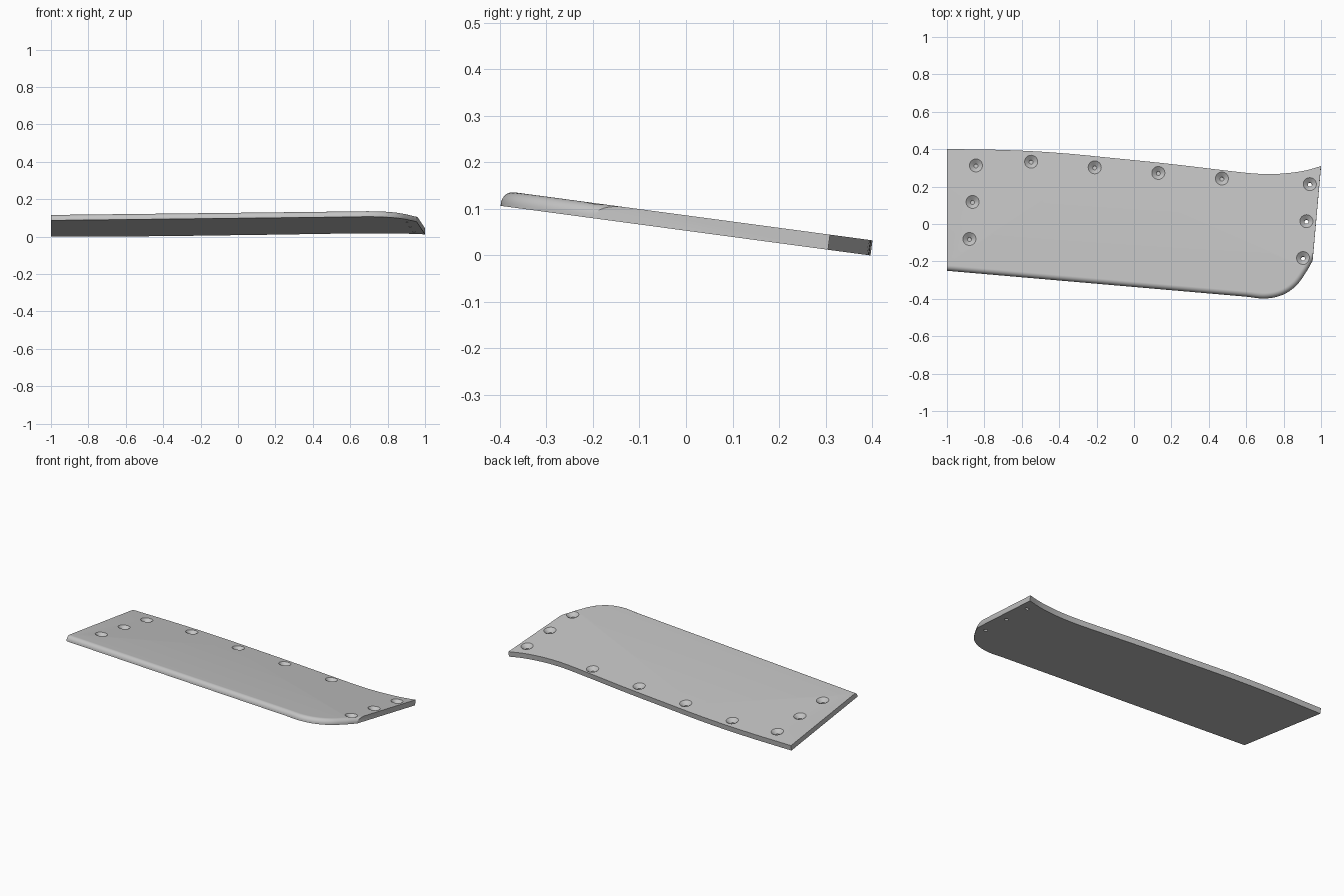
import bpy, bmesh, math
from mathutils import Vector, Matrix

if "Cube" in bpy.data.objects:
    bpy.data.objects.remove(bpy.data.objects["Cube"])

TILT = math.radians(7.64)
THICK = 0.0327
ROUND = 0.026          # radius of the rounded front edge
LIFT = 0.0531
PLACE = Matrix.Translation((0, 0, LIFT)) @ Matrix.Rotation(-TILT, 4, 'X')

grey = bpy.data.materials.new("plain grey")
grey.use_nodes = True
grey.diffuse_color = (0.55, 0.55, 0.55, 1)
grey.node_tree.nodes["Principled BSDF"].inputs["Base Color"].default_value = (0.55, 0.55, 0.55, 1)


def spline(points, steps=8):
    """Smooth curve through the given plan points."""
    p = [Vector(q) for q in points]
    p = [2 * p[0] - p[1]] + p + [2 * p[-1] - p[-2]]
    out = []
    for a, b, c, d in zip(p, p[1:], p[2:], p[3:]):
        for i in range(steps):
            t = i / steps
            out.append(0.5 * (2 * b + (c - a) * t + (2 * a - 5 * b + 4 * c - d) * t ** 2
                              + (3 * b - a - 3 * c + d) * t ** 3))
    return out + [p[-2]]


def inset(path, dist):
    """Move a path to its left by dist."""
    out = []
    for i, q in enumerate(path):
        d = (path[min(i + 1, len(path) - 1)] - path[max(i - 1, 0)]).normalized()
        out.append(q + Vector((-d.y, d.x)) * dist)
    return out


def make_object(name, bm):
    bmesh.ops.recalc_face_normals(bm, faces=bm.faces)
    mesh = bpy.data.meshes.new(name)
    bm.to_mesh(mesh)
    bm.free()
    mesh.materials.append(grey)
    ob = bpy.data.objects.new(name, mesh)
    bpy.context.collection.objects.link(ob)
    return ob


# Plan outline: straight front edge with a swept corner, and a wavy back edge
front = [Vector((-1.05, -0.248))] + spline(
    [(0.6, -0.392), (0.7, -0.402), (0.79, -0.384), (0.865, -0.335),
     (0.92, -0.26), (0.957, -0.195), (1.01, -0.105)])
back = spline([(-1.06, 0.401), (-0.7, 0.395), (-0.4, 0.379), (-0.1, 0.35), (0.2, 0.319),
               (0.5, 0.283), (0.63, 0.269), (0.72, 0.265), (0.81, 0.269),
               (0.91, 0.283), (1.0, 0.308), (1.07, 0.332)])[::-1]

# Plate body: stacked loops, with the front edge rounding in toward the top
bm = bmesh.new()
levels = [(0, 0)]
for i in range(9):
    a = math.pi / 2 * i / 8
    levels.append((ROUND * (1 - math.cos(a)), THICK - ROUND + ROUND * math.sin(a)))
loops = [[bm.verts.new((q.x, q.y, h)) for q in inset(front, d) + back] for d, h in levels]
for low, high in zip(loops, loops[1:]):
    n = len(low)
    for i in range(n):
        j = (i + 1) % n
        bm.faces.new((low[i], low[j], high[j], high[i]))
bm.faces.new(loops[0][::-1])
bm.faces.new(loops[-1])

# Trim the two ends straight and close them
for point, normal in [((-1, 0, 0), (-1, 0, 0)), ((0.955, -0.2, 0), (0.51, -0.045, 0))]:
    cut = bmesh.ops.bisect_plane(bm, geom=bm.verts[:] + bm.edges[:] + bm.faces[:],
                                 plane_co=point, plane_no=normal, clear_outer=True)
    edges = [e for e in bm.edges if e.is_boundary]
    bmesh.ops.contextual_create(bm, geom=edges)
# Merge the straight back and end walls into single strips
bmesh.ops.dissolve_limit(bm, angle_limit=0.005, verts=bm.verts[:], edges=bm.edges[:])
plate = make_object("plate", bm)

# Countersunk screw holes: blind along the back and one end, through at the other end
blind = [(-0.845, 0.313), (-0.55, 0.333), (-0.21, 0.303), (0.13, 0.273), (0.47, 0.243),
         (-0.863, 0.118), (-0.88, -0.08)]
through = [(0.94, 0.213), (0.922, 0.015), (0.904, -0.182)]
bm = bmesh.new()
SIDES = 32
for spots, end in ((blind, 0.004), (through, -0.01)):
    profile = [(0.041, THICK + 0.005), (0.035, THICK), (0.011, THICK - 0.021), (0.011, end)]
    for x, y in spots:
        y = (y - THICK * math.sin(TILT)) / math.cos(TILT)
        rings = [[bm.verts.new((x + r * math.cos(k * math.tau / SIDES),
                                y + r * math.sin(k * math.tau / SIDES), h))
                  for k in range(SIDES)] for r, h in profile]
        for a, b in zip(rings, rings[1:]):
            for k in range(SIDES):
                m = (k + 1) % SIDES
                bm.faces.new((a[k], a[m], b[m], b[k]))
        bm.faces.new(rings[0])
        bm.faces.new(rings[-1])
cutter = make_object("hole_cutter", bm)
cutter.hide_render = True

mod = plate.modifiers.new("holes", 'BOOLEAN')
mod.operation = 'DIFFERENCE'
mod.solver = 'EXACT'
mod.object = cutter
bpy.ops.object.select_all(action='DESELECT')
plate.select_set(True)
bpy.context.view_layer.objects.active = plate
bpy.ops.object.modifier_apply(modifier="holes")
bpy.data.objects.remove(cutter)

# Tilt the finished plate and shade the curves smoothly
plate.data.transform(PLACE)
bpy.ops.object.shade_smooth_by_angle(angle=math.radians(30))
